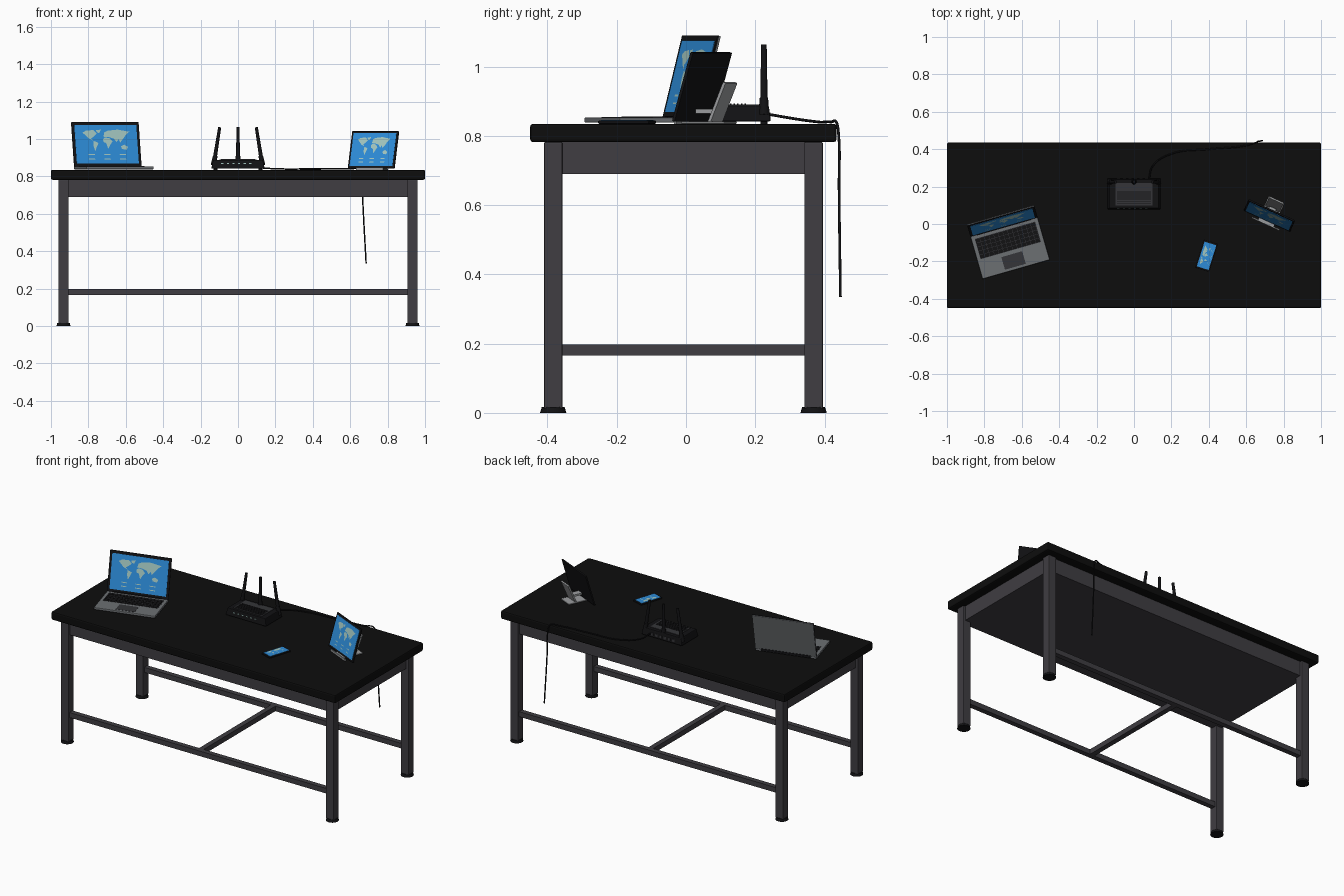
import bpy, bmesh, math
from mathutils import Matrix, Vector

if "Cube" in bpy.data.objects:
    bpy.data.objects.remove(bpy.data.objects["Cube"])


def material(name, *rgb):
    m = bpy.data.materials.new(name)
    m.diffuse_color = (*rgb, 1)
    m.use_nodes = True
    m.node_tree.nodes["Principled BSDF"].inputs["Base Color"].default_value = m.diffuse_color
    return m


BLACK = material("black top", 0.004, 0.004, 0.004)
PLASTIC = material("black plastic", 0.006, 0.006, 0.007)
METAL = material("dark grey metal", 0.05, 0.047, 0.054)
GREY = material("aluminium grey", 0.15, 0.16, 0.17)
SILVER = material("light silver", 0.33, 0.34, 0.35)
TRIM = material("charcoal trim", 0.035, 0.036, 0.04)
BLUE = material("screen blue", 0.026, 0.26, 0.68)
MAP = material("pale map green", 0.36, 0.56, 0.52)
I = Matrix.Identity(4)
TOP = 0.835          # desk surface height
MID = -0.0075        # desk centre in y


def add(name, bm, mat, frame=I):
    bm.transform(frame)
    me = bpy.data.meshes.new(name)
    bm.to_mesh(me)
    bm.free()
    me.materials.append(mat)
    ob = bpy.data.objects.new(name, me)
    bpy.context.collection.objects.link(ob)
    return ob


def box(name, x, y, z, mat, frame=I, bevel=0, taper=1):
    """Box from three (low, high) ranges; taper narrows its top."""
    bm = bmesh.new()
    bmesh.ops.create_cube(bm, size=1)
    for v in bm.verts:
        k = taper if v.co.z > 0 else 1
        v.co = [(a + b) / 2 + (b - a) * c for (a, b), c in
                zip((x, y, z), (v.co.x * k, v.co.y * k, v.co.z))]
    ob = add(name, bm, mat, frame)
    if bevel:
        mod = ob.modifiers.new("bevel", 'BEVEL')
        mod.width, mod.segments = bevel, 2
    return ob


def rod(name, a, b, r1, r2, mat, sides=16):
    a, b = Vector(a), Vector(b)
    bm = bmesh.new()
    bmesh.ops.create_cone(bm, cap_ends=True, segments=sides, radius1=r1,
                          radius2=r2, depth=(b - a).length)
    for f in bm.faces:
        f.smooth = len(f.verts) == 4
    rot = (b - a).to_track_quat('Z', 'Y').to_matrix().to_4x4()
    return add(name, bm, mat, Matrix.Translation((a + b) / 2) @ rot)


def place(x, y, z, turn, tilt=0):
    return (Matrix.Translation((x, y, z)) @ Matrix.Rotation(math.radians(turn), 4, 'Z')
            @ Matrix.Rotation(math.radians(tilt), 4, 'X'))


# Rough continent outlines in a unit square
LANDS = [
    [(0, .86), (.08, .95), (.24, .98), (.31, .82), (.23, .66), (.18, .6), (.23, .48), (.12, .6), (.06, .75)],
    [(.23, .48), (.33, .38), (.29, .2), (.25, 0), (.22, .25)],
    [(.29, .97), (.4, 1), (.36, .83), (.31, .87)],
    [(.43, .55), (.47, .64), (.57, .6), (.63, .45), (.58, .3), (.53, .1), (.49, .38), (.44, .42)],
    [(.44, .67), (.47, .88), (.54, .95), (.75, 1), (1, .9), (.92, .76), (.86, .58), (.79, .4),
     (.76, .55), (.71, .42), (.66, .58), (.56, .65)],
    [(.8, .22), (.87, .3), (.95, .2), (.92, .06), (.82, .1)],
]


def screen(name, w, h, frame):
    """Blue display centred on the frame, with a map and a row of small bars."""
    box(name + "_display", (-w / 2, w / 2), (-h / 2, h / 2), (-.001, .0015), BLUE, frame)
    bm = bmesh.new()
    for land in LANDS:
        bm.faces.new([bm.verts.new(((px - .5) * w * .76, (py * .56 - .18) * h, .0025))
                      for px, py in land])
    for row in (-.27, -.38):
        for i in range(3):
            cx, cy = (i - 1) * w * .25, row * h
            bm.faces.new([bm.verts.new((cx + sx * w * .05, cy + sy * h * .012, .0025))
                          for sx, sy in ((-1, -1), (1, -1), (1, 1), (-1, 1))])
    bm.normal_update()
    bmesh.ops.reverse_faces(bm, faces=[f for f in bm.faces if f.normal.z < 0])
    add(name + "_map", bm, MAP, frame)


# Desk top and solid apron frame
box("desk_top", (-1, 1), (-.45, .435), (.782, TOP), BLACK, bevel=.008)
box("apron", (-.945, .945), (-.395, .38), (.69, .782), METAL)

# Legs, feet and stretchers
for sx in (-1, 1):
    for sy in (-1, 1):
        cx, cy = sx * .933, MID + sy * .376
        box("leg", (cx - .027, cx + .027), (cy - .027, cy + .027), (.012, .782), METAL, bevel=.004)
        rod("foot", (cx, cy, 0), (cx, cy, .017), .038, .033, PLASTIC, 20)
for sy in (-1, 1):
    cy = MID + sy * .376
    box("long_stretcher", (-.91, .91), (cy - .016, cy + .016), (.166, .198), METAL)
box("cross_stretcher", (-.016, .016), (MID - .362, MID + .362), (.166, .198), METAL)

# Laptop base, frame origin at the middle of its front edge
L = place(-.63, -.243, TOP, 16)
box("laptop_base", (-.187, .187), (0, .245), (.003, .018), GREY, L, bevel=.004)
box("laptop_keyboard_bed", (-.168, .168), (.105, .218), (.0175, .0188), TRIM, L)
for r in range(5):
    for c in range(13):
        kx, ky = -.166 + c * .0256, .107 + r * .022
        box("laptop_key", (kx, kx + .0235), (ky, ky + .02), (.0185, .0205), PLASTIC, L)
box("laptop_touchpad", (-.058, .058), (.015, .085), (.0175, .0192), TRIM, L)
box("laptop_hinge", (-.15, .15), (.232, .25), (.008, .022), PLASTIC, L)

# Laptop lid
S = L @ place(0, .236, .016, 0, 76)
box("laptop_lid", (-.187, .187), (0, .246), (-.009, -.003), GREY, S, bevel=.002)
box("laptop_bezel", (-.187, .187), (0, .246), (-.003, .001), PLASTIC, S)
screen("laptop", .345, .212, S @ Matrix.Translation((0, .124, .001)))

# Tablet leaning on its stand
T = place(.71, .015, TOP, -24.5)
P = T @ place(0, 0, .008, 0, 73.5)
box("tablet_body", (-.137, .137), (0, .208), (-.01, 0), PLASTIC, P, bevel=.003)
screen("tablet", .252, .184, P @ Matrix.Translation((0, .104, 0)))
box("stand_base", (-.045, .045), (-.012, .125), (0, .006), SILVER, T, bevel=.002)
box("stand_lip", (-.08, .08), (-.018, -.011), (0, .012), SILVER, T)
A = T @ place(0, .075, .004, 0, 67)
box("stand_arm", (-.042, .042), (0, .125), (-.005, .005), SILVER, A, bevel=.002)
box("stand_joint", (-.02, .02), (.022, .08), (.03, .042), SILVER, T)

# Phone lying on the desk
F = place(.388, -.17, TOP, -17.5)
box("phone_body", (-.038, .038), (-.077, .077), (0, .009), PLASTIC, F, bevel=.003)
screen("phone", .138, .066, F @ place(0, 0, .009, 90))

# Router with vents, lights, ports and three aerials
box("router_body", (-.143, .143), (.078, .245), (.842, .888), PLASTIC, bevel=.004, taper=.93)
box("router_top_panel", (-.1, .1), (.1, .218), (.887, .891), TRIM)
for i in range(7):
    y = .106 + i * .0105
    box("router_vent", (-.092, .092), (y, y + .004), (.89, .893), PLASTIC)
for i in range(6):
    x = -.09 + i * .03
    box("router_light", (x, x + .012), (.079, .083), (.866, .871), MAP)
    box("router_port", (x, x + .016), (.238, .2445), (.852, .868), TRIM)
for sx in (-1, 1):
    for y in (.1, .225):
        rod("router_foot", (sx * .12, y, TOP), (sx * .12, y, .845), .01, .01, PLASTIC, 12)
for s in (-1, 0, 1):
    base, mid, tip = (s * .13, .225, .86), (s * .122, .225, .91), (s * .098, .225, 1.063)
    rod("aerial_joint", base, mid, .016, .012, PLASTIC)
    rod("aerial", mid, tip, .0105, .008, PLASTIC)

# Power cable running over the back edge
curve = bpy.data.curves.new("power_cable", 'CURVE')
curve.dimensions = '3D'
curve.bevel_depth, curve.bevel_resolution, curve.use_fill_caps = .004, 2, True
path = [(.08, .24, .862), (.1, .31, .85), (.2, .375, .841), (.4, .4, .84), (.6, .42, .84),
        (.65, .435, .838), (.662, .441, .8), (.668, .442, .65), (.685, .446, .335)]
sp = curve.splines.new('BEZIER')
sp.bezier_points.add(len(path) - 1)
for p, co in zip(sp.bezier_points, path):
    p.co = co
    p.handle_left_type = p.handle_right_type = 'AUTO'
curve.materials.append(PLASTIC)
bpy.context.collection.objects.link(bpy.data.objects.new("power_cable", curve))
